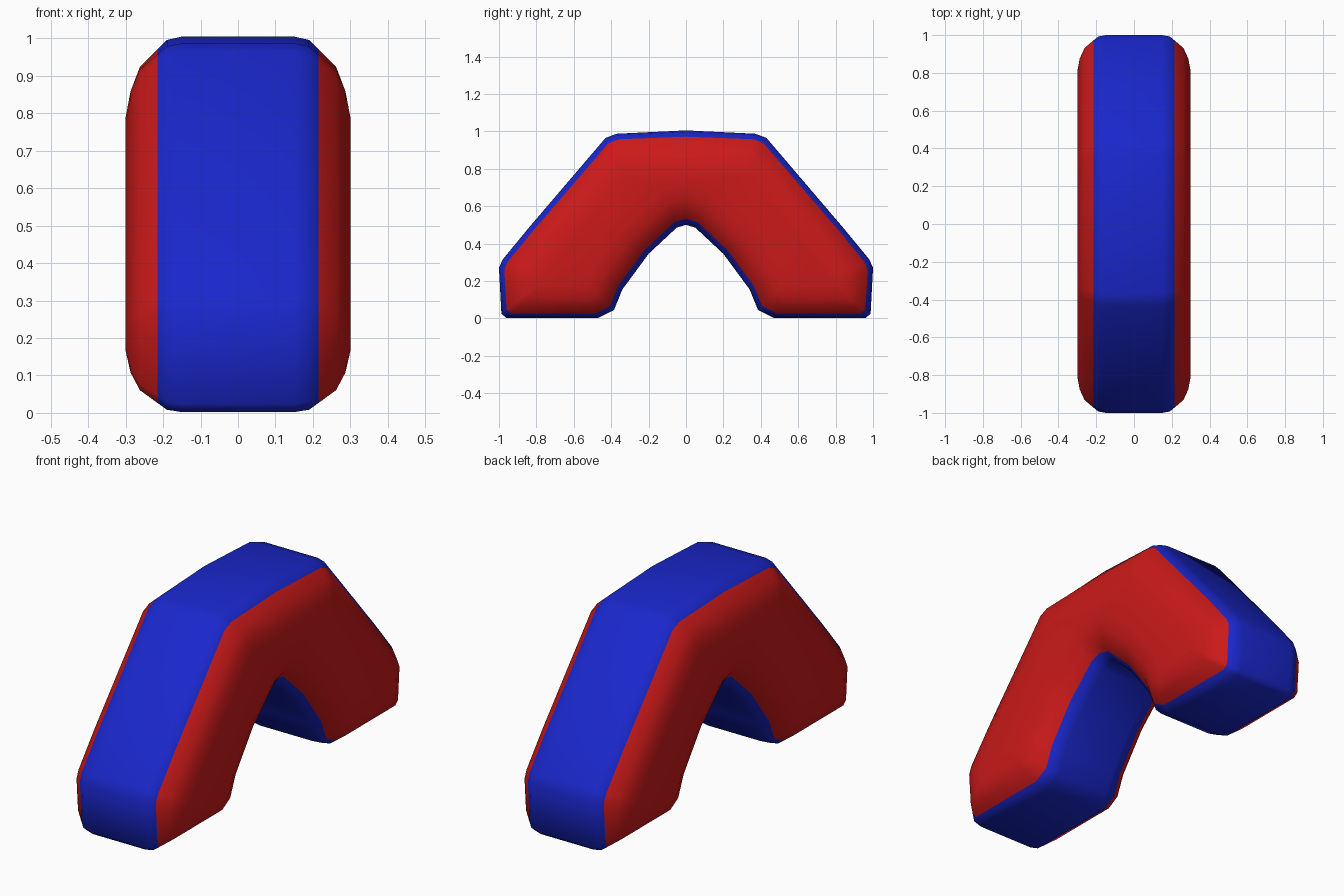
import bpy
import bmesh
import math

if "Cube" in bpy.data.objects:
    bpy.data.objects.remove(bpy.data.objects["Cube"])

# Half outline of the arch: (y, z) of the rim, then (y, z) of the side panel point it slopes to
HALF = [
    ((0.00, 1.005), (0.00, 0.78)),
    ((0.37, 0.987), (0.30, 0.79)),
    ((0.43, 0.965), (0.33, 0.77)),
    ((0.84, 0.485), (0.70, 0.36)),
    ((0.98, 0.315), (0.80, 0.23)),
    ((1.00, 0.270), (0.81, 0.20)),
    ((0.987, 0.025), (0.80, 0.175)),
    ((0.96, 0.002), (0.785, 0.165)),
    ((0.47, 0.002), (0.56, 0.165)),
    ((0.385, 0.045), (0.53, 0.19)),
    ((0.34, 0.155), (0.49, 0.28)),
    ((0.20, 0.345), (0.35, 0.47)),
    ((0.05, 0.485), (0.12, 0.69)),
    ((0.00, 0.500), (0.00, 0.71)),
]
# Mirror to the full closed outline
OUTLINE = HALF + [((-p[0], p[1]), (-q[0], q[1])) for p, q in HALF[-2:0:-1]]

# Cross-section from the middle outwards: (x, share of the way to the side panel)
LEVELS = [(0.15, 0.0), (0.19, 0.04), (0.215, 0.15), (0.262, 0.36), (0.287, 0.65), (0.30, 1.0)]
LEVELS = [(-x, t) for x, t in reversed(LEVELS)] + LEVELS


def material(name, color):
    mat = bpy.data.materials.new(name)
    mat.diffuse_color = color
    mat.use_nodes = True
    mat.node_tree.nodes["Principled BSDF"].inputs["Base Color"].default_value = mat.diffuse_color
    return mat


# Loft the rings: blue rim strip in the middle, red sloping sides
bm = bmesh.new()
rings = [[bm.verts.new((x, p[0] + (q[0] - p[0]) * t, p[1] + (q[1] - p[1]) * t))
          for p, q in OUTLINE] for x, t in LEVELS]
n = len(OUTLINE)
for (xa, _), (xb, _), a, b in zip(LEVELS, LEVELS[1:], rings, rings[1:]):
    for i in range(n):
        j = (i + 1) % n
        face = bm.faces.new((a[i], a[j], b[j], b[i]))
        face.material_index = 1 if max(abs(xa), abs(xb)) > 0.22 else 0

# Flat red panels closing both sides
for ring in (rings[0], rings[-1]):
    bm.faces.new(ring).material_index = 1
bmesh.ops.recalc_face_normals(bm, faces=bm.faces)

mesh = bpy.data.meshes.new("arch_block")
bm.to_mesh(mesh)
bm.free()
arch = bpy.data.objects.new("arch_block", mesh)
bpy.context.collection.objects.link(arch)
mesh.materials.append(material("blue_rim", (0.01, 0.02, 0.6, 1)))
mesh.materials.append(material("red_side", (0.6, 0.01, 0.01, 1)))

# Smooth shading
bpy.context.view_layer.objects.active = arch
arch.select_set(True)
bpy.ops.object.shade_smooth_by_angle(angle=math.radians(50))
